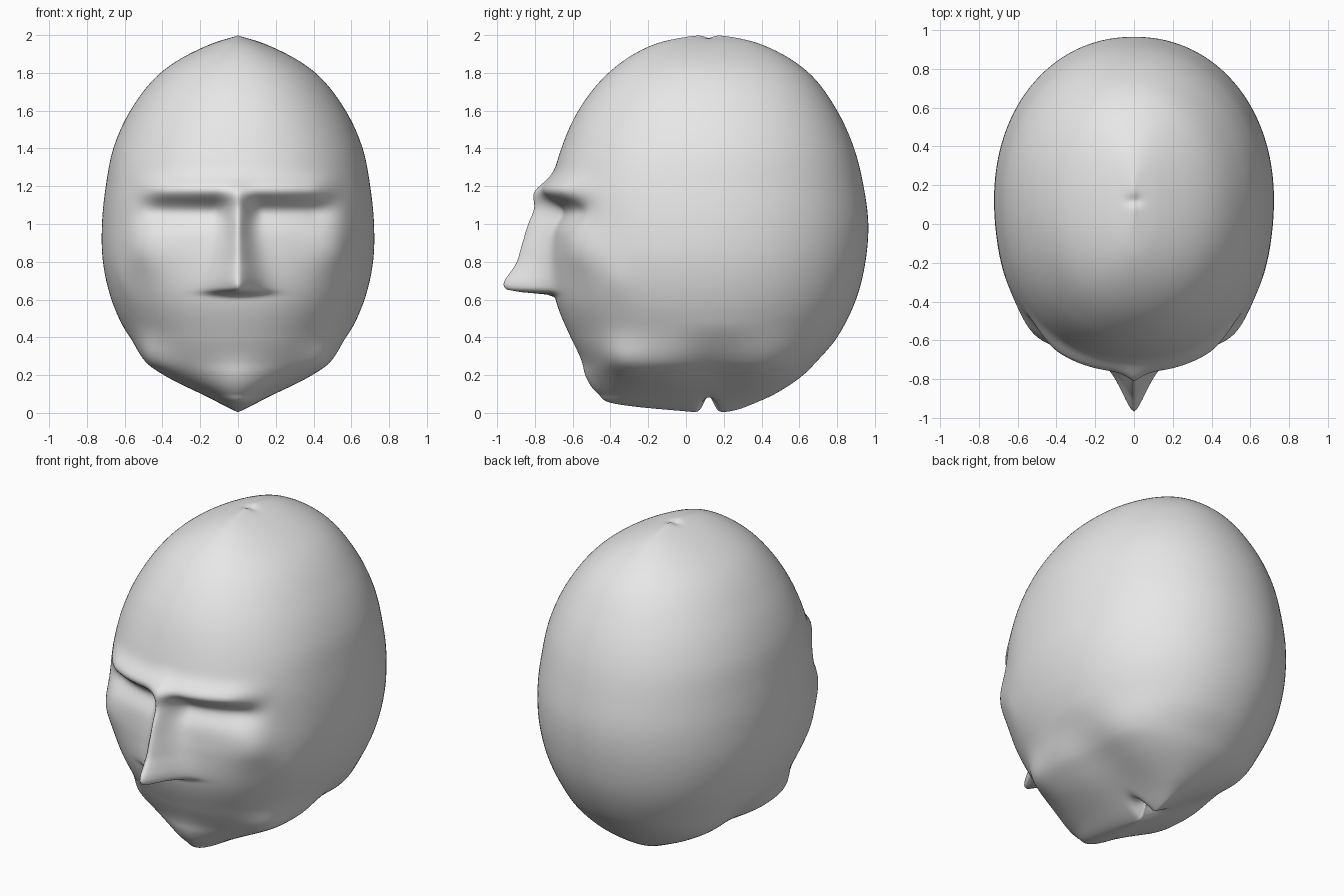
import bpy
import bmesh
from math import sin, cos, acos, exp, pi, copysign

cube = bpy.data.objects.get("Cube")
if cube:
    bpy.data.objects.remove(cube, do_unlink=True)

ROWS, COLS = 230, 200
CENTRE = 0.12  # depth of the crown and the underside pole

# Skull outline: height, half width, front depth, back depth
OUTLINE = [
    (0, 0, .12, .12), (.01, .02, -.02, .24), (.05, .1, -.38, .36),
    (.1, .2, -.45, .47), (.2, .4, -.51, .62), (.27, .5, -.54, .69),
    (.4, .58, -.61, .8), (.6, .67, -.69, .9), (.8, .715, -.71, .95),
    (1, .72, -.7, .965), (1.2, .7, -.71, .94), (1.4, .66, -.66, .89),
    (1.6, .57, -.57, .8), (1.8, .41, -.41, .65), (1.95, .15, -.17, .4),
    (1.99, .03, 0, .24), (2, 0, .12, .12),
]
# Nose: height, projection
NOSE = [(.61, 0), (.625, .03), (.645, .22), (.665, .26), (.7, .255),
        (.74, .225), (.8, .185), (.9, .16), (1, .135), (1.1, .08),
        (1.2, .015), (1.3, 0)]
# Soft swellings and hollows, mirrored: x, y, z, radius, amount
LUMPS = [(.48, -.55, .88, .15, .025), (.57, -.42, .7, .12, -.025),
         (.42, -.32, .25, .14, .03), (0, -.5, .17, .12, .025)]


def bell(value, middle, width):
    return exp(-((value - middle) / width) ** 2)


def fade(value, start, end):
    t = min(1, max(0, (value - start) / (end - start)))
    return t * t * (3 - 2 * t)


def spline(keys, values, at):
    """Smooth curve through the given values."""
    if at <= keys[0]:
        return values[0]
    if at >= keys[-1]:
        return values[-1]
    i = next(k for k in range(len(keys) - 1) if at <= keys[k + 1])

    def slope(k):
        a, b = max(0, k - 1), min(len(keys) - 1, k + 1)
        return (values[b] - values[a]) / (keys[b] - keys[a])

    span = keys[i + 1] - keys[i]
    t = (at - keys[i]) / span
    h = t * t * (3 - 2 * t)
    return (values[i] * (1 - h) + values[i + 1] * h
            + span * t * (1 - t) * ((1 - t) * slope(i) - t * slope(i + 1)))


angles = [acos(1 - row[0]) for row in OUTLINE]
widths, fronts, backs = [[row[k] for row in OUTLINE] for k in (1, 2, 3)]
nose_z, nose_out = zip(*NOSE)


def skull_point(angle, turn):
    """Basic rounded skull, turn 0 facing the front."""
    z = 1 - cos(angle)
    width = max(0, spline(angles, widths, angle))
    s, c = sin(turn), cos(turn)
    end = fronts if c > 0 else backs
    depth = abs(spline(angles, end, angle) - CENTRE)
    power = 2.1 + .25 * fade(c, 0, .5) * bell(z, .9, .5)
    r = (abs(s) ** power + abs(c) ** power) ** (-1 / power)
    return width * r * s, CENTRE - depth * r * c, z


def sculpt(x, y, z):
    """Add the facial features and the pinched poles."""
    px, py = x, y
    # Neck hollow behind the jaw
    low = 1 - fade(z, .12, .48)
    px *= 1 + low * (.08 - .24 * bell(y, .18, .22))
    # Cheekbones, jaw corners and chin
    for lx, ly, lz, radius, amount in LUMPS:
        near = bell(abs(x), lx, radius) * bell(y, ly, radius) * bell(z, lz, radius)
        px += copysign(amount * near, x) * (lx > 0)
        py -= amount * near
    if y < -.2:
        # Brow ridge, eye sockets and nose
        side = 1 - fade(abs(x), .38, .58)
        py -= .06 * bell(z, 1.175, .065) * side
        py += .055 * bell(z, 1.07, .075) * side * fade(abs(x), .02, .13)
        half = .055 + .045 * (1 - fade(z, .65, 1.1))
        py -= spline(nose_z, nose_out, z) * exp(-(abs(x) / half) ** 1.6)
    # Dimples at the crown and the underside
    pinch = bell(x, 0, .04) * bell(y, CENTRE, .03)
    pz = z - .015 * pinch * (z > 1)
    if z < .5:
        pz += .09 * bell(x, 0, .1) * bell(y, CENTRE, .035)
    return px, py, pz


# Head surface
bm = bmesh.new()
rings = []
for i in range(1, ROWS):
    ring = []
    for j in range(COLS):
        t = 2 * pi * j / COLS
        turn = t - .5 * sin(t)  # finer columns over the face
        ring.append(bm.verts.new(sculpt(*skull_point(pi * i / ROWS, turn))))
    rings.append(ring)
bottom = bm.verts.new(sculpt(0, CENTRE, 0))
top = bm.verts.new(sculpt(0, CENTRE, 2))
for j in range(COLS):
    k = (j + 1) % COLS
    for lower, upper in zip(rings, rings[1:]):
        bm.faces.new((lower[j], lower[k], upper[k], upper[j]))
    bm.faces.new((bottom, rings[0][k], rings[0][j]))
    bm.faces.new((top, rings[-1][j], rings[-1][k]))
bmesh.ops.recalc_face_normals(bm, faces=bm.faces)
for face in bm.faces:
    face.smooth = True
mesh = bpy.data.meshes.new("head")
bm.to_mesh(mesh)
bm.free()
head = bpy.data.objects.new("head", mesh)
bpy.context.collection.objects.link(head)

# Plain grey clay
clay = bpy.data.materials.new("grey_clay")
clay.use_nodes = True
clay.diffuse_color = (.8, .8, .8, 1)
shader = next(n for n in clay.node_tree.nodes if n.type == "BSDF_PRINCIPLED")
shader.inputs["Base Color"].default_value = (.8, .8, .8, 1)
mesh.materials.append(clay)
